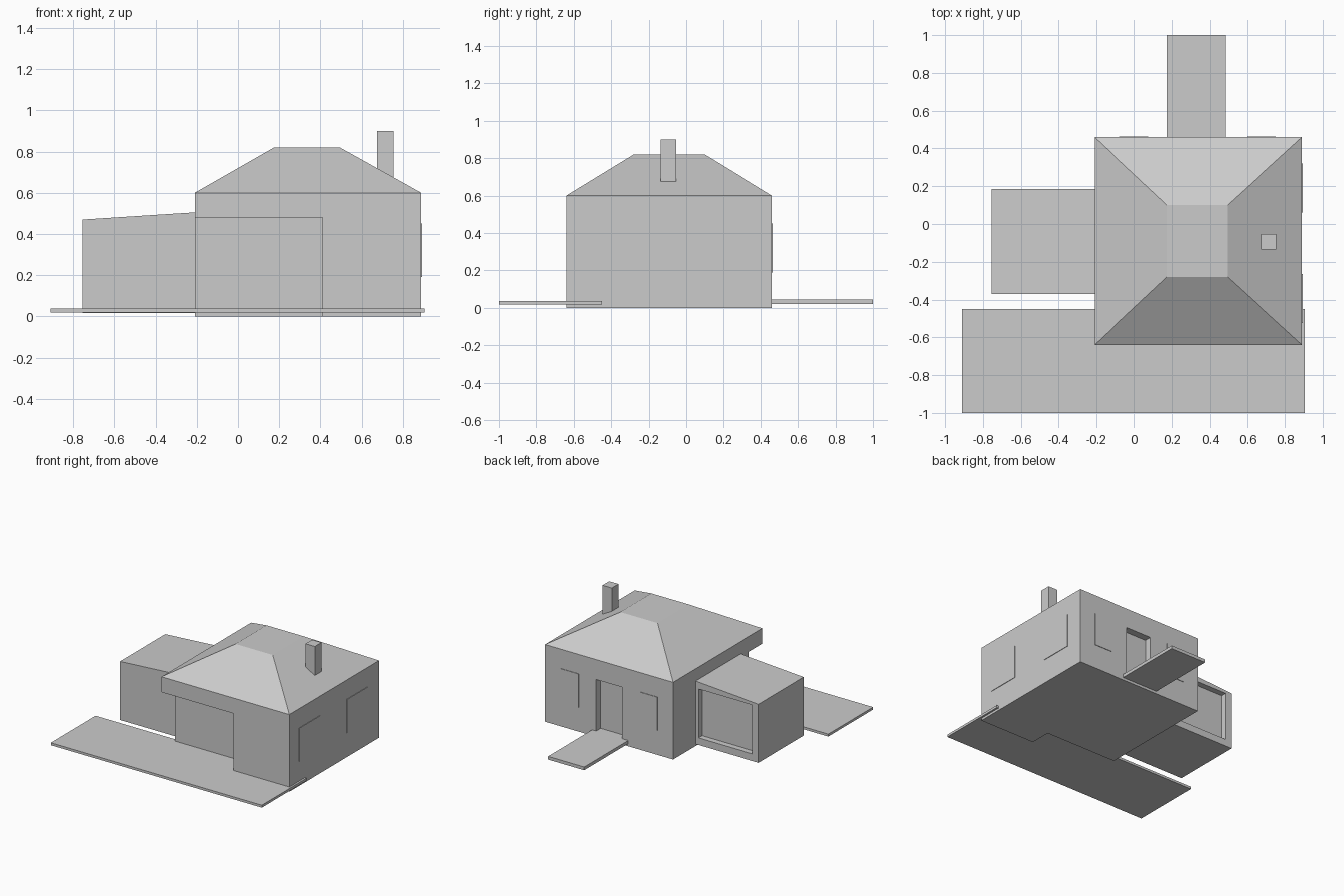
import bpy
import bmesh

cube = bpy.data.objects.get("Cube")
if cube:
    bpy.data.objects.remove(cube, do_unlink=True)

GREY = (0.6, 0.6, 0.6, 1)
grey = bpy.data.materials.new("plain_grey")
grey.use_nodes = True
grey.diffuse_color = GREY
grey.node_tree.nodes["Principled BSDF"].inputs["Base Color"].default_value = GREY


def loft(name, *rings):
    """Solid through stacked rectangles, each (x0, x1, y0, y1, z)."""
    bm = bmesh.new()
    loops = [[bm.verts.new(p) for p in
              ((x0, y0, z), (x1, y0, z), (x1, y1, z), (x0, y1, z))]
             for x0, x1, y0, y1, z in rings]
    bm.faces.new(loops[0][::-1])
    bm.faces.new(loops[-1])
    for low, high in zip(loops, loops[1:]):
        for i in range(4):
            j = (i + 1) % 4
            bm.faces.new((low[i], low[j], high[j], high[i]))
    mesh = bpy.data.meshes.new(name)
    bm.to_mesh(mesh)
    bm.free()
    mesh.materials.append(grey)
    obj = bpy.data.objects.new(name, mesh)
    bpy.context.collection.objects.link(obj)
    return obj


def box(name, x0, x1, y0, y1, z0, z1):
    return loft(name, (x0, x1, y0, y1, z0), (x0, x1, y0, y1, z1))


def carve(obj, *bounds):
    """Cut a box-shaped recess and discard the cutter."""
    cutter = box("cutter", *bounds)
    cutter.hide_render = True
    mod = obj.modifiers.new("recess", "BOOLEAN")
    mod.operation = "DIFFERENCE"
    mod.solver = "EXACT"
    mod.object = cutter
    bpy.context.view_layer.update()
    result = obj.evaluated_get(bpy.context.evaluated_depsgraph_get())
    mesh = bpy.data.meshes.new_from_object(result)
    obj.modifiers.clear()
    obj.data = mesh
    bpy.data.objects.remove(cutter, do_unlink=True)


# House walls with a flat-topped hip roof
LEFT, RIGHT, FRONT, BACK, EAVES = -0.21, 0.89, -0.64, 0.46, 0.6
house = loft("house",
             (LEFT, RIGHT, FRONT, BACK, 0),
             (LEFT, RIGHT, FRONT, BACK, EAVES),
             (0.175, 0.495, -0.28, 0.10, 0.82))

# Covered porch at the front corner, and the back door recess
carve(house, LEFT - 0.1, 0.41, FRONT - 0.1, FRONT + 0.165, -0.1, 0.48)
carve(house, 0.23, 0.45, BACK - 0.055, BACK + 0.1, 0.045, 0.445)

# Garage with a shallow sloping roof and a recessed door
garage = box("garage", -0.755, LEFT, -0.37, 0.185, 0.015, 0.47)
for v in garage.data.vertices:
    if v.co.z > 0.4 and v.co.x > -0.5:
        v.co.z = 0.505
carve(garage, -0.70, -0.235, 0.14, 0.3, 0.07, 0.45)

# Chimney, driveway and path
box("chimney", 0.675, 0.755, -0.135, -0.053, 0.62, 0.9)
box("driveway", -0.91, 0.905, -1, -0.45, 0.018, 0.037)
box("path", 0.175, 0.485, BACK, 1, 0.02, 0.045)

# Thin window plates on the back and side walls
THICK, SILL, HEAD = 0.004, 0.19, 0.45
for x in (0.0, 0.676):
    box("back_window", x - 0.077, x + 0.077, BACK, BACK + THICK, SILL, HEAD)
for y in (-0.395, 0.19):
    box("side_window", RIGHT, RIGHT + THICK, y - 0.129, y + 0.129, SILL, HEAD)
